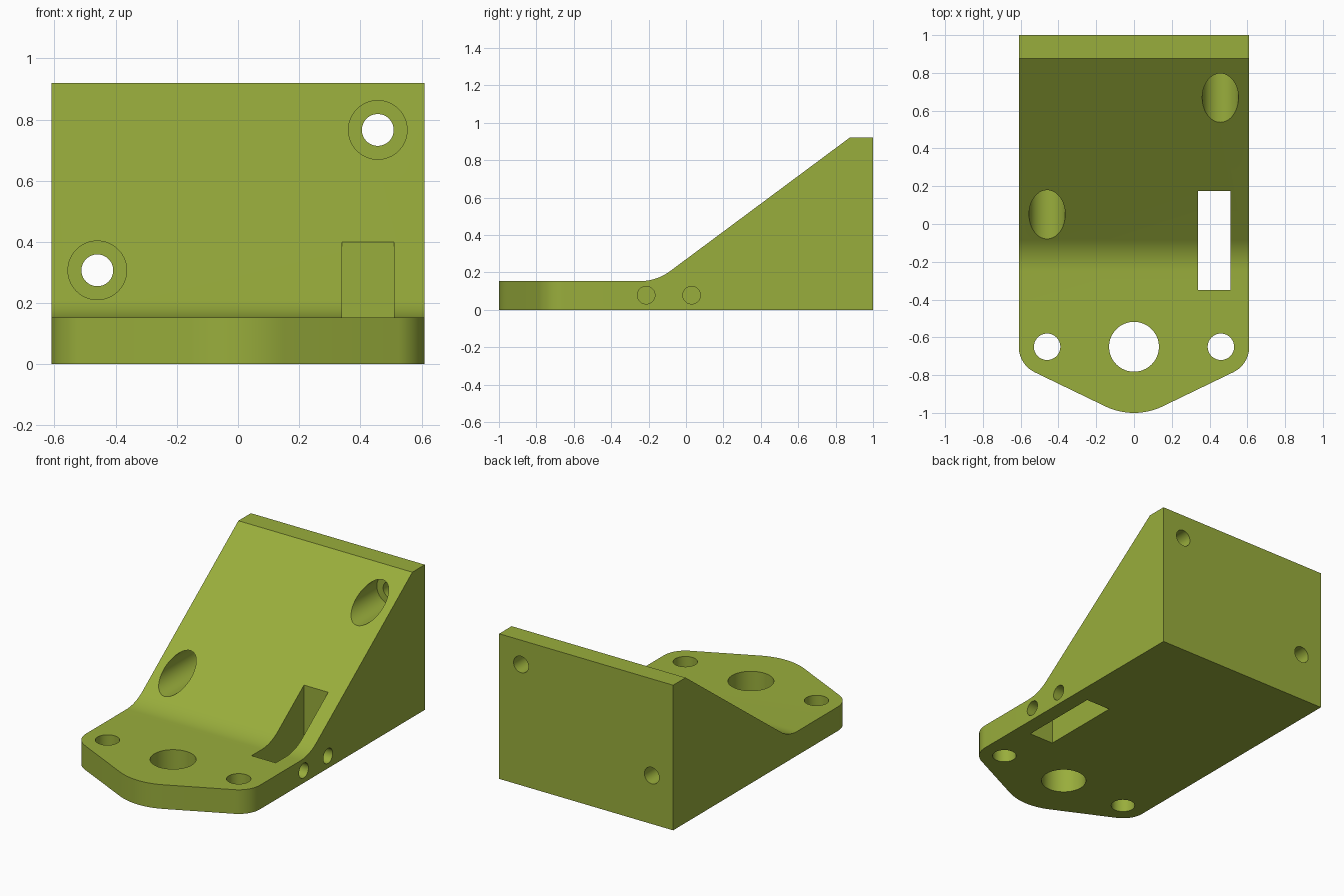
import bpy, bmesh, math
from mathutils import Vector, Matrix

if "Cube" in bpy.data.objects:
    bpy.data.objects.remove(bpy.data.objects["Cube"])

olive = bpy.data.materials.new("olive_green")
olive.diffuse_color = (0.318, 0.42, 0.045, 1)
olive.use_nodes = True
olive.node_tree.nodes["Principled BSDF"].inputs["Base Color"].default_value = olive.diffuse_color


def add_object(name, bm):
    bmesh.ops.recalc_face_normals(bm, faces=bm.faces)
    mesh = bpy.data.meshes.new(name)
    bm.to_mesh(mesh)
    bm.free()
    mesh.materials.append(olive)
    ob = bpy.data.objects.new(name, mesh)
    bpy.context.collection.objects.link(ob)
    return ob


def prism(name, points, offset):
    """Extrude a closed polygon along the offset vector."""
    bm = bmesh.new()
    face = bm.faces.new([bm.verts.new(p) for p in points])
    ext = bmesh.ops.extrude_face_region(bm, geom=[face])
    verts = [v for v in ext["geom"] if isinstance(v, bmesh.types.BMVert)]
    bmesh.ops.translate(bm, verts=verts, vec=offset)
    return add_object(name, bm)


def rod(name, start, end, radius, sides=64):
    """Cylinder between two points."""
    a, b = Vector(start), Vector(end)
    turn = (b - a).to_track_quat('Z', 'Y').to_matrix().to_4x4()
    bm = bmesh.new()
    bmesh.ops.create_cone(bm, cap_ends=True, segments=sides, radius1=radius,
                          radius2=radius, depth=(b - a).length,
                          matrix=Matrix.Translation((a + b) / 2) @ turn)
    return add_object(name, bm)


def combine(target, tool, operation='DIFFERENCE'):
    mod = target.modifiers.new("cut", 'BOOLEAN')
    mod.operation, mod.solver, mod.object = operation, 'EXACT', tool
    bpy.context.view_layer.objects.active = target
    bpy.ops.object.modifier_apply(modifier=mod.name)
    bpy.data.objects.remove(tool)


def arc(cx, cy, r, a0, a1, n):
    return [(cx + r * math.cos(a0 + (a1 - a0) * i / n),
             cy + r * math.sin(a0 + (a1 - a0) * i / n)) for i in range(n + 1)]


# Side profile: flat plate, fillet, ramp and top ledge
W, PLATE, TOP, LEDGE = 0.61, 0.153, 0.92, 0.875
BEND_Y, FILLET = -0.157, 0.27
slope = math.atan2(TOP - PLATE, LEDGE - BEND_Y)
start = BEND_Y - FILLET * math.tan(slope / 2)
fillet = arc(start, PLATE + FILLET, FILLET, -math.pi / 2 + slope, -math.pi / 2, 10)
profile = [(-1.1, 0), (1, 0), (1, TOP), (LEDGE, TOP)] + fillet + [(-1.1, PLATE)]
body = prism("bracket_body", [(-0.8, y, z) for y, z in profile], (1.6, 0, 0))

# Plan outline: rounded corners and rounded nose
HX, HY, CORNER, NOSE = 0.46, -0.65, W - 0.46, 0.35
tilt = math.asin((NOSE - CORNER) / HX)
down = -math.pi / 2
plan = ([(-W, 1.1)]
        + arc(-HX, HY, CORNER, -math.pi, down - tilt, 14)
        + arc(0, HY, NOSE, down - tilt, down + tilt, 14)
        + arc(HX, HY, CORNER, down + tilt, 0, 14)
        + [(W, 1.1)])
outline = prism("plan_outline", [(x, y, -0.2) for x, y in plan], (0, 0, 1.4))
combine(body, outline, 'INTERSECT')

# Vertical holes in the plate
for x, r in ((-HX, 0.07), (0, 0.132), (HX, 0.07)):
    combine(body, rod("plate_hole", (x, HY, -0.1), (x, HY, 0.4), r))

# Counterbored mounting holes through the back wall
for x, z in ((-0.46, 0.307), (0.457, 0.766)):
    combine(body, rod("counterbore", (x, -0.5, z), (x, LEDGE, z), 0.096))
    combine(body, rod("mount_hole", (x, 0.5, z), (x, 1.2, z), 0.052))

# Rectangular slot
slot = [(0.34, -0.35, -0.1), (0.51, -0.35, -0.1), (0.51, 0.175, -0.1), (0.34, 0.175, -0.1)]
combine(body, prism("slot", slot, (0, 0, 1)))

# Side holes running into the slot
for y in (-0.213, 0.03):
    combine(body, rod("side_hole", (0.42, y, 0.078), (0.8, y, 0.078), 0.047, 48))

# Smooth curved walls, keep edges crisp
body.select_set(True)
bpy.context.view_layer.objects.active = body
bpy.ops.object.shade_smooth_by_angle(angle=math.radians(20))
